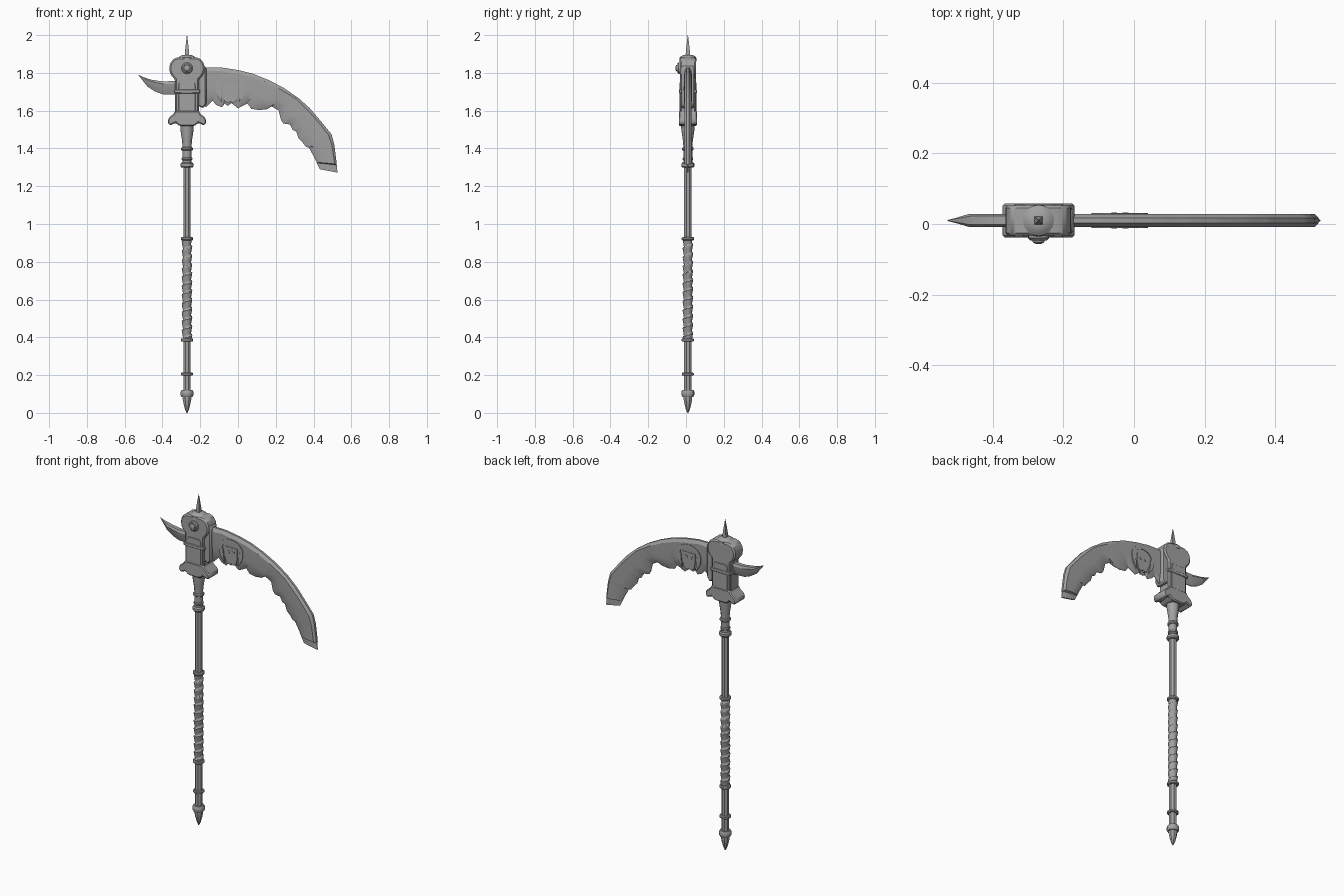
import bpy, bmesh, math
from mathutils import Vector

if "Cube" in bpy.data.objects:
    bpy.data.objects.remove(bpy.data.objects["Cube"])

CX, CY = -0.27, 0.01          # shaft axis
steel = bpy.data.materials.new("grey steel")
steel.diffuse_color = (0.36, 0.36, 0.36, 1)
steel.use_nodes = True
steel.node_tree.nodes["Principled BSDF"].inputs["Base Color"].default_value = steel.diffuse_color


def finish(name, bm, angle=30, bevel=0):
    bmesh.ops.remove_doubles(bm, verts=bm.verts, dist=1e-5)
    bmesh.ops.recalc_face_normals(bm, faces=bm.faces)
    me = bpy.data.meshes.new(name)
    bm.to_mesh(me)
    bm.free()
    me.materials.append(steel)
    ob = bpy.data.objects.new(name, me)
    bpy.context.collection.objects.link(ob)
    if bevel:
        mod = ob.modifiers.new("bevel", 'BEVEL')
        mod.width, mod.segments, mod.limit_method = bevel, 1, 'ANGLE'
    bpy.ops.object.select_all(action='DESELECT')
    ob.select_set(True)
    bpy.context.view_layer.objects.active = ob
    bpy.ops.object.shade_smooth_by_angle(angle=math.radians(angle))
    return ob


def loft(bm, rings, closed=True):
    """Join rings of equal length and cap both ends."""
    rows = [[bm.verts.new(p) for p in r] for r in rings]
    n = len(rows[0])
    for a, b in zip(rows, rows[1:]):
        for i in range(n):
            j = (i + 1) % n
            bm.faces.new((a[i], a[j], b[j], b[i]))
    bm.faces.new(rows[0])
    bm.faces.new(rows[-1])


def lathe(name, profile, sides=16, turn=0.0, angle=30):
    """Turn (z, radius) points round the shaft axis."""
    bm = bmesh.new()
    loft(bm, [[(CX + r * math.cos(a), CY + r * math.sin(a), z)
               for a in (2 * math.pi * (k + turn) / sides for k in range(sides))]
              for z, r in profile])
    return finish(name, bm, angle)


def plate(name, pts, half, bevel=0, y=CY):
    """Extrude an (x, z) outline to both sides of y."""
    bm = bmesh.new()
    loft(bm, [[(x, y - half, z) for x, z in pts], [(x, y + half, z) for x, z in pts]])
    return finish(name, bm, 30, bevel)


def mirrored(half):
    """Outline from (half width, z) points, mirrored about the shaft."""
    return [(CX + w, z) for w, z in half] + [(CX - w, z) for w, z in reversed(half)]


def params(pts):
    d = [0]
    for a, b in zip(pts, pts[1:]):
        d.append(d[-1] + math.dist(a, b))
    return [v / d[-1] for v in d]


def sample(pts, t):
    ps = params(pts)
    for i in range(len(pts) - 1):
        if t <= ps[i + 1] + 1e-9:
            return Vector(pts[i]).lerp(Vector(pts[i + 1]), (t - ps[i]) / (ps[i + 1] - ps[i]))
    return Vector(pts[-1])


def blade(name, outer, inner, section, scale, extra=()):
    """Loft a (depth, half thickness) section between two edge lines."""
    ts = sorted({round(t, 4) for t in params(outer) + params(inner) + list(extra)})
    bm, rings = bmesh.new(), []
    for t in ts:
        o, i = sample(outer, t), sample(inner, t)
        ring = []
        for side, sec in ((-1, section), (1, section[::-1])):
            for d, h in sec:
                p = o.lerp(i, d)
                ring.append((p.x, CY + side * h * scale(t), p.y))
        rings.append(ring)
    loft(bm, rings)
    return finish(name, bm, 25)


# Shaft, pommel and collars
lathe("shaft", [(0.06, 0.021), (1.46, 0.021)], 8, 0.5)
lathe("pommel_tip", [(0, 0.003), (0.02, 0.012), (0.05, 0.02), (0.075, 0.025), (0.1, 0.022)], 8, 0.5)
for name, z, h, r in (("pommel_collar", 0.103, 0.018, 0.034), ("lower_collar", 0.205, 0.008, 0.032),
                      ("grip_bottom_collar", 0.386, 0.009, 0.033), ("grip_top_collar", 0.922, 0.009, 0.033),
                      ("neck_collar_low", 1.312, 0.014, 0.034), ("neck_collar_mid", 1.345, 0.008, 0.028),
                      ("neck_collar_high", 1.398, 0.009, 0.031)):
    lathe(name, [(z - h, r * 0.85), (z - h * 0.5, r), (z + h * 0.5, r), (z + h, r * 0.85)])
lathe("neck_flare", [(1.3, 0.024), (1.41, 0.024), (1.44, 0.026), (1.5, 0.035), (1.54, 0.036)], 12)

# Spiral wrapped grip
bm = bmesh.new()
rings, pitch = [], 0.047
for row in range(90):
    z = 0.388 + row * 0.0059
    ring = []
    for k in range(16):
        a = 2 * math.pi * k / 16
        f = (z / pitch - k / 16) % 1
        r = 0.0215 + 0.0065 * min(1, f * 1.3) if f < 0.85 else 0.0215
        ring.append((CX + r * math.cos(a), CY + r * math.sin(a), z))
    rings.append(ring)
loft(bm, rings)
finish("grip_wrap", bm, 40)

# Head block with rounded top, flared foot and strap
plate("head_block", mirrored([(0.05, 1.882), (0.075, 1.872), (0.09, 1.848), (0.094, 1.825), (0.09, 1.80),
                              (0.078, 1.78), (0.063, 1.765), (0.063, 1.56)]), 0.043, 0.008)
plate("head_front_panel", mirrored([(0.04, 1.75), (0.045, 1.73), (0.045, 1.6), (0.04, 1.59)]), 0.045, 0.002)
plate("head_foot", mirrored([(0.062, 1.60), (0.072, 1.582), (0.092, 1.567), (0.102, 1.55), (0.1, 1.532),
                             (0.088, 1.522), (0.06, 1.536), (0.045, 1.522), (0.03, 1.518)]), 0.048, 0.006)
plate("head_strap", mirrored([(0.069, 1.712), (0.069, 1.692)]), 0.048, 0.003)

# Round boss on the front of the head
bm = bmesh.new()
loft(bm, [[(CX + r * math.cos(a), y, 1.825 + r * math.sin(a))
           for a in (2 * math.pi * k / 16 for k in range(16))]
          for y, r in ((-0.02, 0.03), (-0.04, 0.03), (-0.046, 0.024), (-0.046, 0.018),
                       (-0.052, 0.016), (-0.056, 0.008))])
finish("front_boss", bm)

# Top cap and spike
lathe("top_cap", [(1.86, 0.046), (1.882, 0.044), (1.89, 0.034), (1.896, 0.02)])
lathe("top_spike", [(1.885, 0.018), (1.92, 0.014), (1.96, 0.008), (2.0, 0.001)], 4, 0.5)

# Mount that holds the blade
plate("blade_mount", [(-0.23, 1.84), (-0.178, 1.84), (-0.168, 1.825), (-0.168, 1.635),
                      (-0.185, 1.612), (-0.23, 1.635)], 0.033, 0.006)

# Curved blade with ragged inner edge
outer_edge = [(-0.19, 1.83), (-0.09, 1.829), (0.0, 1.815), (0.08, 1.795), (0.16, 1.763), (0.24, 1.722),
              (0.32, 1.667), (0.38, 1.613), (0.44, 1.543), (0.495, 1.475), (0.51, 1.42), (0.52, 1.34),
              (0.527, 1.272)]
inner_edge = [(-0.19, 1.64), (-0.17, 1.618), (-0.135, 1.652), (-0.115, 1.63), (-0.085, 1.618),
              (-0.07, 1.638), (-0.055, 1.625), (-0.035, 1.64), (0.0, 1.612), (0.025, 1.625), (0.05, 1.638),
              (0.07, 1.61), (0.11, 1.603), (0.155, 1.608), (0.175, 1.623), (0.215, 1.602),
              (0.228, 1.55), (0.24, 1.532), (0.275, 1.527), (0.29, 1.498), (0.308, 1.49), (0.32, 1.455),
              (0.345, 1.428), (0.36, 1.408), (0.375, 1.405), (0.405, 1.35), (0.433, 1.29)]
blade("blade", outer_edge, inner_edge,
      [(0, 0.007), (0.1, 0.018), (0.55, 0.0165), (0.8, 0.013), (1, 0.0015)],
      lambda t: 1 if t < 0.96 else 0.25, (0.955, 0.96))

# Back fang
blade("back_fang", [(-0.31, 1.757), (-0.40, 1.755), (-0.46, 1.764), (-0.50, 1.777), (-0.527, 1.79)],
      [(-0.31, 1.685), (-0.40, 1.687), (-0.44, 1.702), (-0.48, 1.728), (-0.527, 1.788)],
      [(0, 0.012), (0.2, 0.018), (0.6, 0.013), (1, 0.002)],
      lambda t: 1 if t < 0.7 else max(0.08, (1 - t) / 0.3), (0.7,))

# Crescent ornament and mask plates standing out on both faces of the blade
EX, EZ = -0.04, 1.715
arc = [math.radians(d) for d in range(0, 181, 15)]
plate("ornament_arch", [(EX + 0.08 * math.cos(a), EZ + 0.012 + 0.066 * math.sin(a)) for a in arc] +
      [(EX + 0.06 * math.cos(a), EZ + 0.012 + 0.05 * math.sin(a)) for a in reversed(arc)], 0.0215)
for s, side in ((-1, "left"), (1, "right")):
    plate("ornament_horn_" + side, [(EX + s * x, EZ + z) for x, z in
          ((0.08, 0.012), (0.076, -0.02), (0.062, -0.05), (0.045, -0.07), (0.05, -0.03), (0.052, 0.012))], 0.0215)
    plate("mask_eye_" + side, [(EX + s * x, EZ + z) for x, z in
          ((0.008, 0.008), (0.024, 0.012), (0.02, -0.006), (0.012, -0.008))], 0.0225)
plate("mask", [(EX + x, EZ + z) for x, z in
      ((-0.042, 0.03), (0.042, 0.03), (0.04, -0.03), (0.032, -0.065), (0.012, -0.075), (0, -0.066),
       (-0.012, -0.075), (-0.032, -0.065), (-0.04, -0.03))], 0.02)
